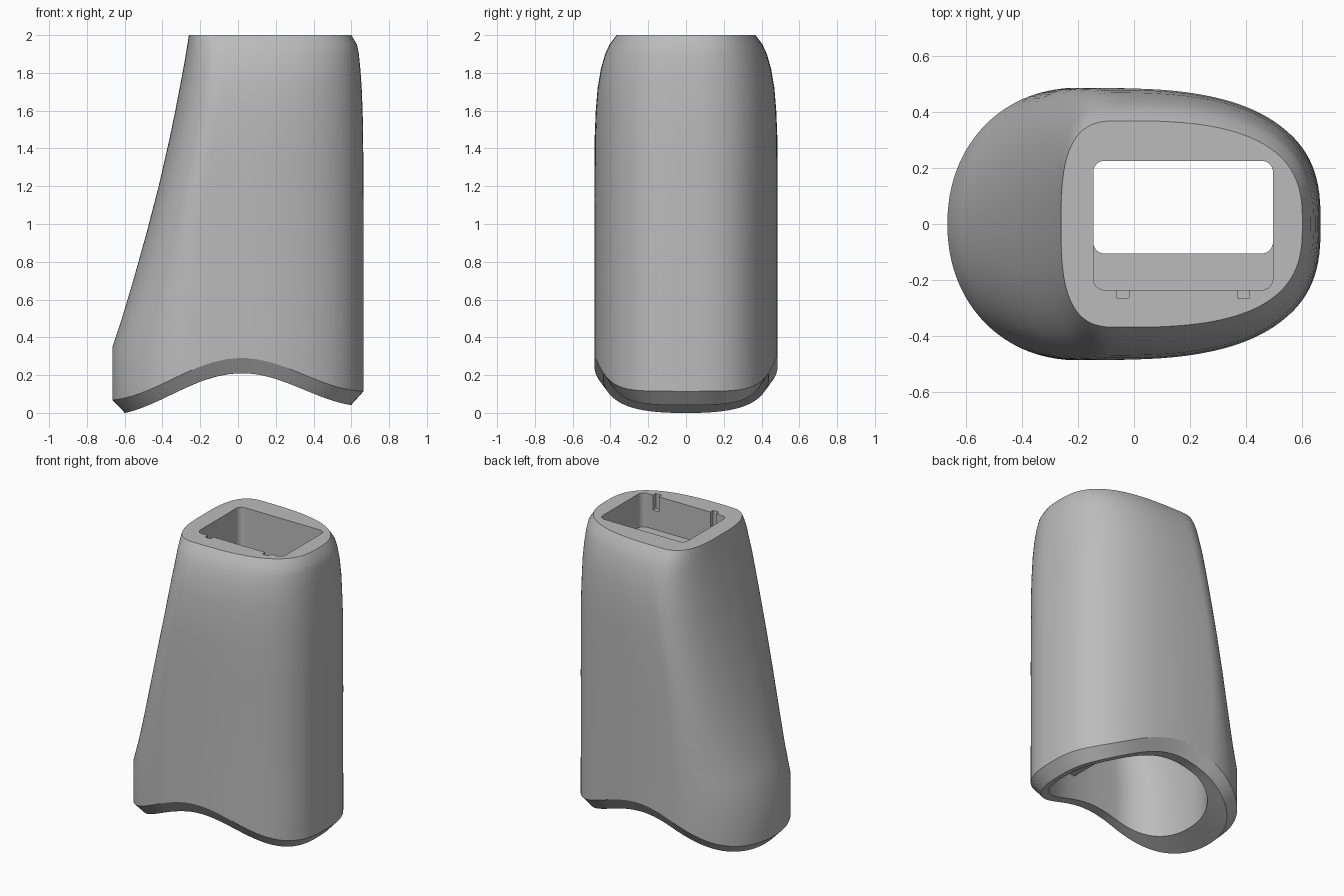
import bpy, bmesh
from math import cos, sin, pi, copysign

if "Cube" in bpy.data.objects:
    bpy.data.objects.remove(bpy.data.objects["Cube"], do_unlink=True)

SEGMENTS = 128
ANGLES = [2 * pi * (i + 0.5) / SEGMENTS for i in range(SEGMENTS)]

grey = bpy.data.materials.new("plain grey")
grey.use_nodes = True
grey.diffuse_color = (0.5, 0.5, 0.5, 1)
grey.node_tree.nodes["Principled BSDF"].inputs["Base Color"].default_value = grey.diffuse_color


def saddle(x):
    """Height of the arched underside."""
    return 0.11 + 0.1 * cos(pi * x / 0.7) + 0.035 * x


def oval(left, middle, right, half_depth, left_power, right_power):
    """Egg-shaped outline with separate roundness at each end."""
    points = []
    for a in ANGLES:
        c, s = cos(a), sin(a)
        reach, power = (right - middle, right_power) if c > 0 else (middle - left, left_power)
        x = middle + reach * copysign(abs(c) ** (2 / power), c)
        points.append((x, half_depth * copysign(abs(s) ** (2 / power), s)))
    return points


def rounded_rectangle(x0, x1, y0, y1, r):
    points = []
    for a in ANGLES:
        c, s = cos(a), sin(a)
        points.append(((x1 - r if c > 0 else x0 + r) + r * c,
                       (y1 - r if s > 0 else y0 + r) + r * s))
    return points


def at_height(outline, z):
    return [(x, y, z) for x, y in outline]


def on_saddle(outline, lift=0.0, scale=1.0):
    return [(x * scale, y * scale, saddle(x * scale) + lift) for x, y in outline]


def finish(name, bm):
    bmesh.ops.recalc_face_normals(bm, faces=bm.faces)
    mesh = bpy.data.meshes.new(name)
    bm.to_mesh(mesh)
    bm.free()
    mesh.materials.append(grey)
    obj = bpy.data.objects.new(name, mesh)
    bpy.context.collection.objects.link(obj)
    return obj


def box(name, x0, x1, y0, y1, z0, z1):
    bm = bmesh.new()
    bmesh.ops.create_cube(bm, size=1)
    for v in bm.verts:
        v.co = (x1 if v.co.x > 0 else x0, y1 if v.co.y > 0 else y0, z1 if v.co.z > 0 else z0)
    return finish(name, bm)


# Outer skin: height, then left, middle, right, half depth and roundness of each end
foot = oval(-0.665, -0.2, 0.665, 0.485, 2.1, 2.8)
skin = [
    (0.50, -0.615, -0.21, 0.665, 0.485, 2.1, 2.8),
    (0.70, -0.555, -0.21, 0.665, 0.485, 2.15, 2.8),
    (0.95, -0.485, -0.20, 0.665, 0.485, 2.2, 2.8),
    (1.20, -0.42, -0.17, 0.664, 0.485, 2.25, 2.75),
    (1.45, -0.363, -0.12, 0.663, 0.484, 2.3, 2.7),
    (1.60, -0.332, -0.09, 0.66, 0.478, 2.35, 2.65),
    (1.72, -0.309, -0.07, 0.655, 0.468, 2.4, 2.65),
    (1.82, -0.29, -0.05, 0.648, 0.451, 2.5, 2.65),
    (1.90, -0.276, -0.04, 0.64, 0.428, 2.7, 2.65),
    (1.95, -0.268, -0.04, 0.63, 0.405, 2.8, 2.7),
    (2.00, -0.26, -0.05, 0.60, 0.368, 3.0, 2.8),
]
rings = [on_saddle(foot, scale=0.9), on_saddle(foot, lift=0.08), at_height(foot, 0.35)]
rings += [at_height(oval(*row[1:]), row[0]) for row in skin]

# Top pocket, ledge and passage
pocket = rounded_rectangle(-0.145, 0.495, -0.235, 0.225, 0.04)
passage = rounded_rectangle(-0.145, 0.495, -0.105, 0.225, 0.04)
rings += [at_height(pocket, 2.0), at_height(pocket, 1.77),
          at_height(passage, 1.77), at_height(passage, 1.65)]

# Hollow inside, opening through the arched underside
mouth = oval(-0.44, -0.15, 0.56, 0.37, 2.2, 2.8)
rings += [at_height(oval(-0.22, 0.0, 0.56, 0.36, 2.5, 3.0), 1.65),
          at_height(mouth, 0.45), on_saddle(mouth)]

bm = bmesh.new()
loops = [[bm.verts.new(p) for p in ring] for ring in rings]
for k, lower in enumerate(loops):
    upper = loops[(k + 1) % len(loops)]
    for i in range(SEGMENTS):
        j = (i + 1) % SEGMENTS
        bm.faces.new((lower[i], lower[j], upper[j], upper[i]))
housing = finish("housing", bm)

# Round recesses with entry slots in the pocket wall
cutters = []
for x in (-0.04, 0.39):
    bm = bmesh.new()
    bmesh.ops.create_cone(bm, cap_ends=True, segments=40, radius1=0.085, radius2=0.085, depth=0.065)
    for v in bm.verts:
        px, py, pz = v.co
        v.co = (x + px, -0.2325 + pz, 1.882 + py)
    cutters.append(finish("recess_cutter", bm))
    cutters.append(box("slot_cutter", x - 0.022, x + 0.022, -0.2645, -0.2, 1.9, 2.05))

bpy.context.view_layer.objects.active = housing
for cutter in cutters:
    cutter.hide_render = True
    cut = housing.modifiers.new("cut", 'BOOLEAN')
    cut.operation = 'DIFFERENCE'
    cut.solver = 'EXACT'
    cut.object = cutter
    bpy.ops.object.modifier_apply(modifier=cut.name)
    bpy.data.objects.remove(cutter, do_unlink=True)

# Inner block below the ledge
box("inner_block", 0.18, 0.45, -0.375, -0.105, 0.35, 1.70)

bpy.ops.object.select_all(action='DESELECT')
housing.select_set(True)
bpy.ops.object.shade_smooth_by_angle(angle=pi / 6)
